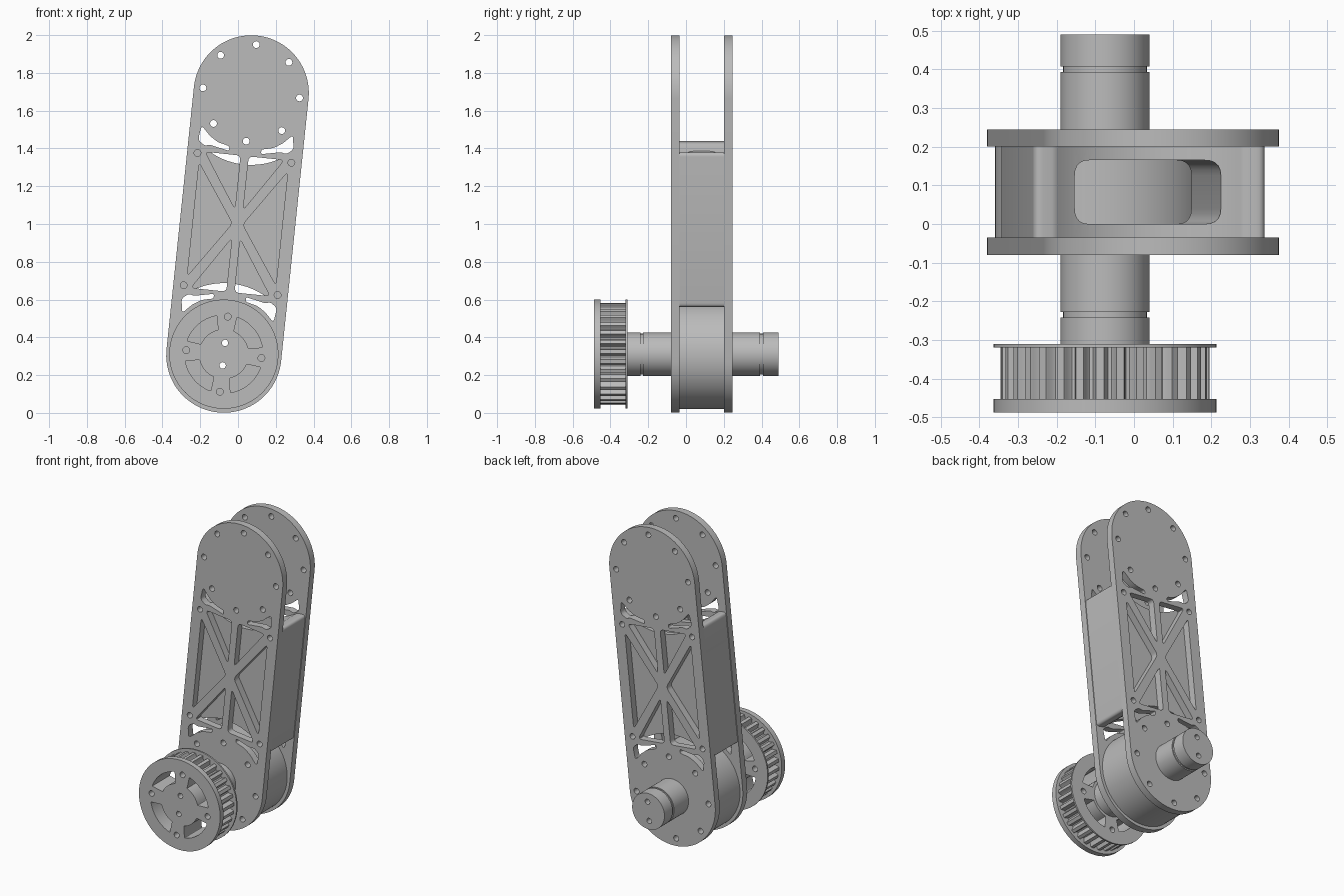
import bpy, bmesh, math
from mathutils import Vector, Matrix

if "Cube" in bpy.data.objects:
    bpy.data.objects.remove(bpy.data.objects["Cube"])

grey = bpy.data.materials.new("machined_grey")
grey.diffuse_color = (0.5, 0.5, 0.5, 1)
grey.use_nodes = True
grey.node_tree.nodes["Principled BSDF"].inputs["Base Color"].default_value = grey.diffuse_color

LOW, HIGH = Vector((-0.075, 0.306)), Vector((0.07, 1.694))   # joint centres (x, z)
LEN = (HIGH - LOW).length
ALONG = (HIGH - LOW).normalized()
ACROSS = Vector((ALONG.y, -ALONG.x))
TILT = math.atan2(ACROSS.y, ACROSS.x)
AXLE = Vector((-0.075, 0.311))
Y0, Y1, Y2, Y3 = -0.08, -0.035, 0.20, 0.245                  # plate faces


def arm(pts):
    """Arm coordinates (across, along) to x, z."""
    return [LOW + ACROSS * u + ALONG * s for u, s in pts]


def arc(c, r, a0, a1, n):
    return [Vector((c[0] + r * math.cos(a0 + (a1 - a0) * i / n),
                    c[1] + r * math.sin(a0 + (a1 - a0) * i / n))) for i in range(n + 1)]


def circle(c, r, n=64):
    return arc(c, r, 0, 2 * math.pi, n)[:-1]


def rounded(pts, r):
    """Round the sharp corners of a polygon."""
    pts = [Vector(p) for p in pts]
    out = []
    for i, p in enumerate(pts):
        a, b = pts[i - 1] - p, pts[(i + 1) % len(pts)] - p
        if (-a).angle(b) < 0.35:
            out.append(p)
            continue
        d = min(r, 0.45 * a.length, 0.45 * b.length)
        a, b = p + a.normalized() * d, p + b.normalized() * d
        for k in range(6):
            t = k / 5
            out.append(a * (1 - t) ** 2 + p * 2 * t * (1 - t) + b * t * t)
    return out


def to_mesh(name, source):
    """Freeze an object with its modifiers into a clean mesh object."""
    deps = bpy.context.evaluated_depsgraph_get()
    mesh = bpy.data.meshes.new_from_object(source.evaluated_get(deps))
    mesh.transform(source.matrix_world)
    bpy.data.objects.remove(source)
    bm = bmesh.new()
    bm.from_mesh(mesh)
    bmesh.ops.remove_doubles(bm, verts=bm.verts, dist=1e-5)
    bmesh.ops.recalc_face_normals(bm, faces=bm.faces)
    bm.to_mesh(mesh)
    bm.free()
    mesh.materials.clear()
    mesh.materials.append(grey)
    obj = bpy.data.objects.new(name, mesh)
    bpy.context.collection.objects.link(obj)
    return obj


def prism(name, loops, lo, hi, matrix=None):
    """Extrude an outline with holes from lo to hi along y (or along a given frame)."""
    cu = bpy.data.curves.new(name, 'CURVE')
    cu.dimensions = '2D'
    cu.fill_mode = 'BOTH'
    cu.extrude = (hi - lo) / 2
    for loop in loops:
        sp = cu.splines.new('POLY')
        sp.points.add(len(loop) - 1)
        for q, p in zip(sp.points, loop):
            q.co = (p[0], p[1], 0, 1)
        sp.use_cyclic_u = True
    src = bpy.data.objects.new(name + "_src", cu)
    bpy.context.collection.objects.link(src)
    src.matrix_world = matrix or (Matrix.Translation((0, (lo + hi) / 2, 0))
                                  @ Matrix.Rotation(math.pi / 2, 4, 'X'))
    bpy.context.view_layer.update()
    return to_mesh(name, src)


def smooth(obj):
    bpy.ops.object.select_all(action='DESELECT')
    obj.select_set(True)
    bpy.context.view_layer.objects.active = obj
    bpy.ops.object.shade_smooth_by_angle(angle=math.radians(30))


# Side plates: stadium outline, bolt circles, corner bolts and truss windows
stadium = arm(arc((0, LEN), 0.305, 0, math.pi, 48) + arc((0, 0), 0.305, math.pi, 2 * math.pi, 48))
axle_bores = [circle(AXLE + ALONG * k, 0.017, 16) for k in (-0.06, 0.06)]
holes = list(axle_bores)
for c in (0, LEN):
    for i in range(8):
        a = i * math.pi / 4
        holes.append(circle(arm([(0.257 * math.cos(a), c + 0.257 * math.sin(a))])[0], 0.018, 20))
gusset = [(0.243, 1.197), (0.254, 1.118), (0.215, 1.092), (0.19, 1.10),
          (0.085, 1.078), (0.085, 1.103), (0.15, 1.118), (0.195, 1.148)]
end_tri = [(0.022, 1.06), (0.21, 1.06), (0.022, 0.775)]
side_tri = [(0.236, 1.0), (0.236, LEN - 1.0), (0.028, LEN / 2)]
for sx in (-1, 1):
    holes.append(rounded(arm([(sx * u, s) for u, s in side_tri]), 0.025))
    for flip in (False, True):
        m = lambda pts: arm([(sx * u, LEN - s if flip else s) for u, s in pts])
        holes.append(rounded(m(gusset), 0.02))
        holes.append(rounded(m(end_tri), 0.025))
        holes.append(circle(m([(0.25, 1.05)])[0], 0.018, 20))
parts = [prism("front_side_plate", [stadium] + holes, Y0, Y1),
         prism("back_side_plate", [stadium] + holes, Y2, Y3)]

# Spacer block between the plates: concave ends and a slot running lengthwise
R, W = 0.381, 0.301
a = math.acos(0.245 / R)
prof = ([(W, LEN - 1.112), (W, 1.112)]
        + list(reversed(arc((0, LEN), R, math.pi + a, 2 * math.pi - a, 24)))
        + [(-W, 1.112), (-W, LEN - 1.112)]
        + list(reversed(arc((0, 0), R, a, math.pi - a, 24))))
block = prism("spacer_block", [rounded(arm(prof), 0.025)], Y1, Y2)
mid = LOW + ALONG * LEN / 2
frame = Matrix.Translation((mid.x, 0.0825, mid.y)) @ Matrix((
    (ACROSS.x, 0, ALONG.x, 0), (0, 1, 0, 0), (ACROSS.y, 0, ALONG.y, 0), (0, 0, 0, 1)))
slot = rounded([(-0.19, -0.0825), (0.19, -0.0825), (0.19, 0.0825), (-0.19, 0.0825)], 0.04)
cutter = prism("slot_cutter", [slot], -0.6, 0.6, frame)
cutter.hide_render = True
cut = block.modifiers.new("slot", 'BOOLEAN')
cut.operation, cut.solver, cut.object = 'DIFFERENCE', 'EXACT', cutter
bpy.context.view_layer.update()
parts.append(to_mesh("spacer_block_slotted", block))
bpy.data.objects.remove(cutter)

# Motor drum in the lower joint
parts.append(prism("joint_drum", [circle(LOW, 0.285, 96)] + axle_bores, Y1, Y2))

# Axle stubs, each with a retaining ring groove
for name, lo, hi, g in (("front_axle", -0.31, Y0, -0.235), ("back_axle", Y3, 0.49, 0.40)):
    for tag, r, p, q in (("inner", 0.115, lo, g - 0.007), ("groove", 0.108, g - 0.007, g + 0.007),
                         ("outer", 0.115, g + 0.007, hi)):
        parts.append(prism(name + "_" + tag, [circle(AXLE, r)] + axle_bores, p, q))

# Toothed belt pulley: two flanges, tooth ring, curved windows and bolt holes
windows = []
for i in range(4):
    c = math.radians(40 + 90 * i)
    windows.append(rounded(arc(AXLE, 0.207, c - 0.53, c + 0.53, 16)
                           + arc(AXLE, 0.132, c + 0.46, c - 0.46, 16), 0.03))
    b = TILT + i * math.pi / 2
    windows.append(circle(AXLE + Vector((math.cos(b), math.sin(b))) * 0.2, 0.018, 20))
windows += axle_bores
teeth = []
N = 32
for i in range(N):
    for f, r in ((0.0, 0.262), (0.06, 0.27), (0.44, 0.27), (0.5, 0.262),
                 (0.56, 0.25), (0.66, 0.243), (0.84, 0.243), (0.94, 0.25)):
        t = 2 * math.pi * (i + f) / N
        teeth.append(AXLE + Vector((math.cos(t), math.sin(t))) * r)
rim = circle(AXLE, 0.289, 96)
parts += [prism("pulley_front_flange", [rim] + windows, -0.487, -0.453),
          prism("pulley_teeth", [teeth] + windows, -0.453, -0.32),
          prism("pulley_back_flange", [rim] + windows, -0.32, -0.31)]

for p in parts:
    smooth(p)
